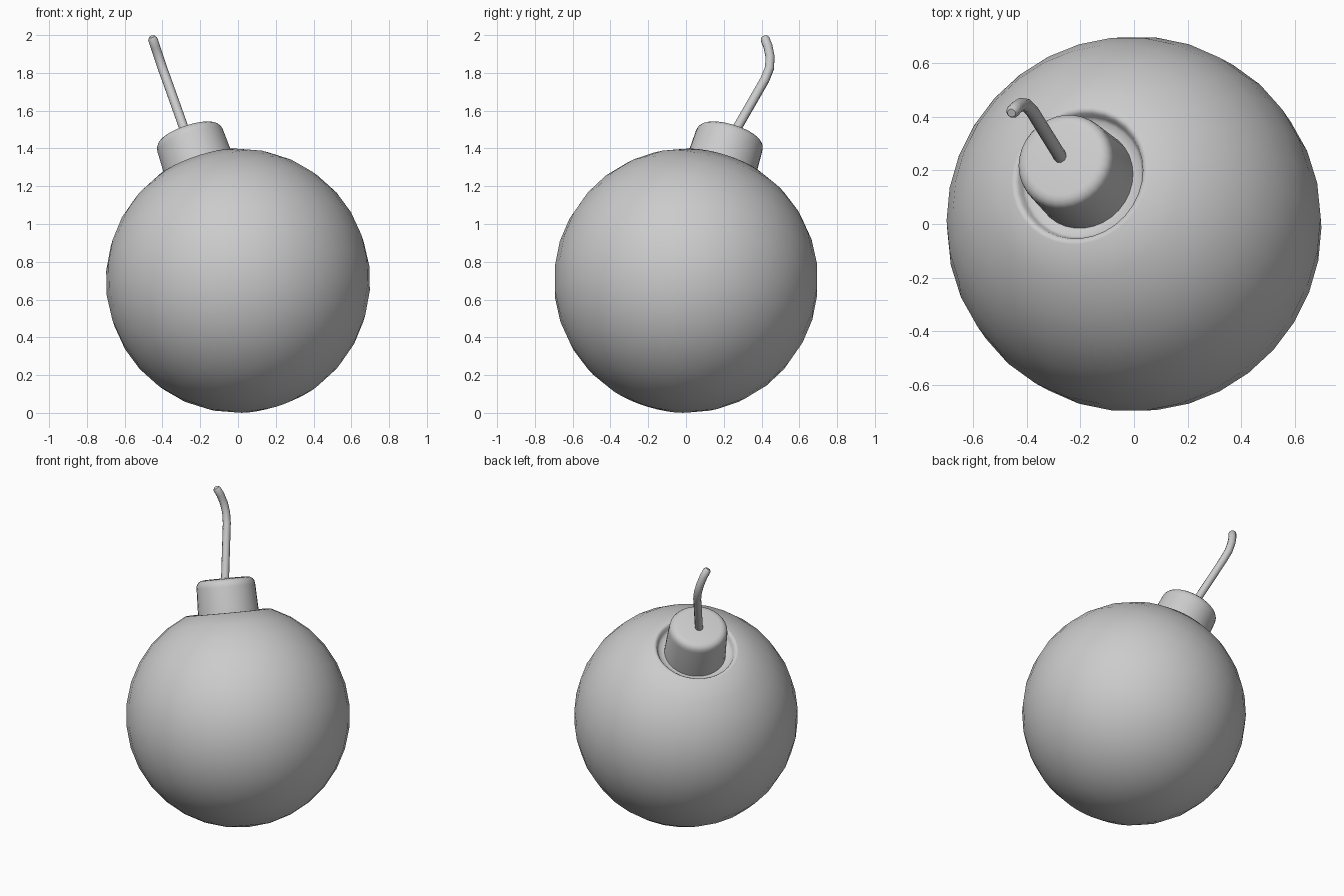
import bpy, bmesh
from math import sin, cos, pi, radians
from mathutils import Vector, Matrix

if "Cube" in bpy.data.objects:
    bpy.data.objects.remove(bpy.data.objects["Cube"])

CENTRE = Vector((0, 0, 0.7))
AXIS = Vector((-0.31, 0.28, 0.908)).normalized()
TILT = Matrix.Translation(CENTRE) @ AXIS.to_track_quat('Z', 'Y').to_matrix().to_4x4()


def smooth(obj, angle):
    bpy.ops.object.select_all(action='DESELECT')
    obj.select_set(True)
    bpy.context.view_layer.objects.active = obj
    bpy.ops.object.shade_smooth_by_angle(angle=radians(angle))


def lathe(name, profile, steps=32):
    """Revolve (radius, height) points about the tilted axis."""
    bm = bmesh.new()
    verts = [bm.verts.new((r, 0, h)) for r, h in profile]
    edges = [bm.edges.new(pair) for pair in zip(verts, verts[1:])]
    bmesh.ops.spin(bm, geom=verts + edges, cent=(0, 0, 0), axis=(0, 0, 1),
                   angle=2 * pi, steps=steps, use_duplicate=False)
    bmesh.ops.remove_doubles(bm, verts=bm.verts, dist=0.0005)
    bmesh.ops.recalc_face_normals(bm, faces=bm.faces)
    bm.transform(TILT)
    mesh = bpy.data.meshes.new(name)
    bm.to_mesh(mesh)
    bm.free()
    obj = bpy.data.objects.new(name, mesh)
    bpy.context.collection.objects.link(obj)
    smooth(obj, 60)
    return obj


# Round body, with a rim and recessed groove, and the neck rising out of it
ball = [(0.7 * sin(pi * i / 16), -0.7 * cos(pi * i / 16)) for i in range(15)]
groove = [(0.255, 0.648), (0.243, 0.638), (0.236, 0.618), (0.225, 0.603), (0.192, 0.6)]
neck = [(0.184, 0.81)]
neck += [(0.139 + 0.045 * cos(a), 0.815 + 0.045 * sin(a))
         for a in (radians(d) for d in (22.5, 45, 67.5, 90))]
lathe("body_and_neck", ball + groove + neck + [(0, 0.862)])

# Bent fuse
curve = bpy.data.curves.new("fuse", 'CURVE')
curve.dimensions = '3D'
curve.bevel_depth = 0.025
curve.bevel_resolution = 3
curve.use_fill_caps = True
path = [(-0.258, 0.222, 1.42), (-0.28, 0.26, 1.49), (-0.378, 0.418, 1.765),
        (-0.4, 0.442, 1.825), (-0.42, 0.445, 1.885), (-0.438, 0.434, 1.94),
        (-0.452, 0.418, 1.98), (-0.456, 0.413, 1.992)]
spline = curve.splines.new('POLY')
spline.points.add(len(path) - 1)
for point, co in zip(spline.points, path):
    point.co = (*co, 1)
spline.points[-1].radius = 0.65
fuse = bpy.data.objects.new("fuse", curve)
bpy.context.collection.objects.link(fuse)
bpy.ops.object.select_all(action='DESELECT')
fuse.select_set(True)
bpy.context.view_layer.objects.active = fuse
bpy.ops.object.convert(target='MESH')
smooth(bpy.context.object, 60)
